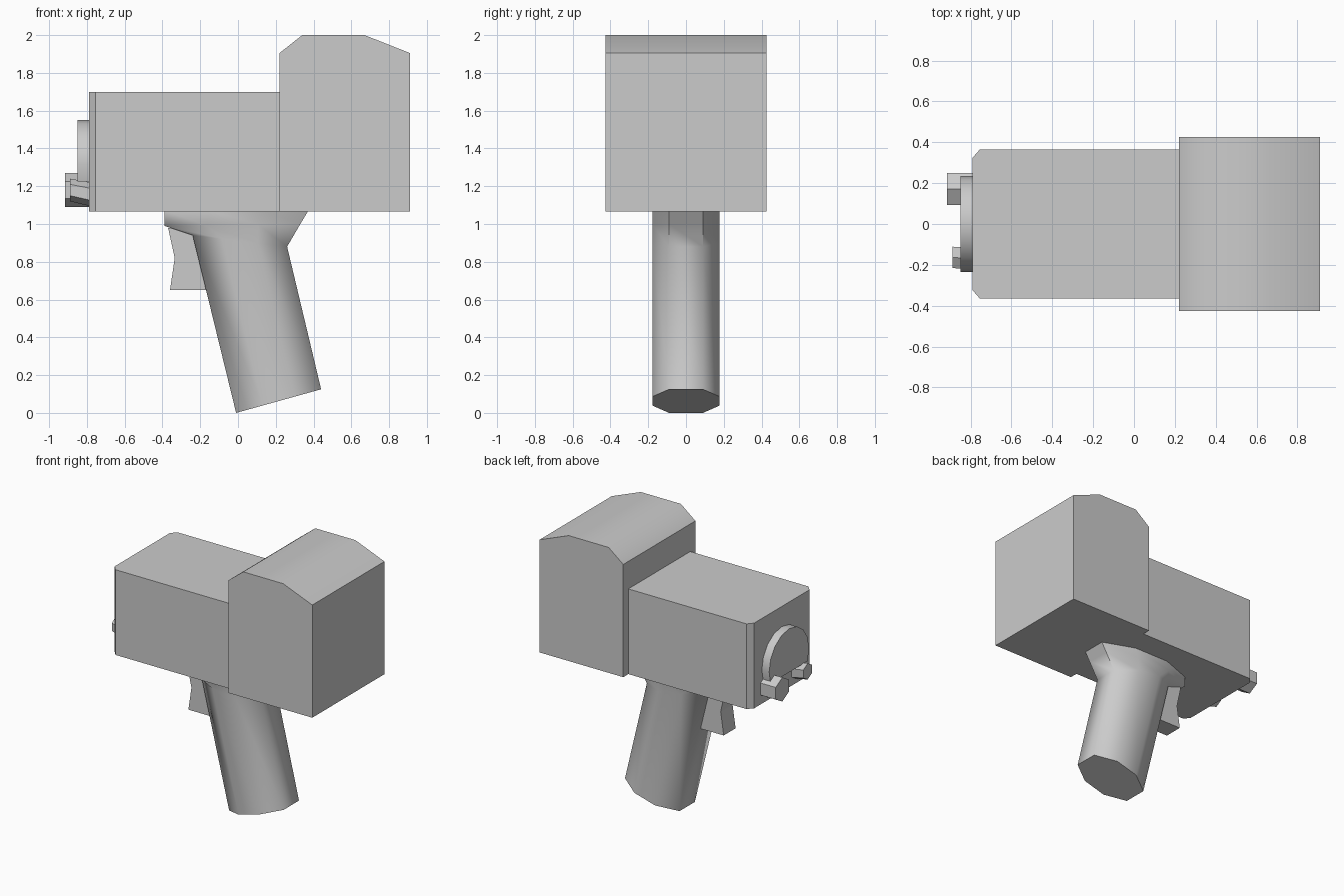
import bpy, bmesh, math
from mathutils import Vector

cube = bpy.data.objects.get("Cube")
if cube:
    bpy.data.objects.remove(cube, do_unlink=True)

grey = bpy.data.materials.new("plain grey")
grey.use_nodes = True
grey.diffuse_color = (0.6, 0.6, 0.6, 1)
grey.node_tree.nodes["Principled BSDF"].inputs["Base Color"].default_value = (0.6, 0.6, 0.6, 1)


def loft(name, rings, smooth=None):
    """Skin a list of equal-length point rings and cap both ends."""
    bm = bmesh.new()
    loops = [[bm.verts.new(p) for p in ring] for ring in rings]
    for a, b in zip(loops, loops[1:]):
        for i in range(len(a)):
            j = (i + 1) % len(a)
            bm.faces.new((a[i], a[j], b[j], b[i]))
    bm.faces.new(loops[0])
    bm.faces.new(loops[-1])
    bmesh.ops.recalc_face_normals(bm, faces=bm.faces)
    mesh = bpy.data.meshes.new(name)
    bm.to_mesh(mesh)
    bm.free()
    mesh.materials.append(grey)
    obj = bpy.data.objects.new(name, mesh)
    bpy.context.collection.objects.link(obj)
    if smooth:
        bpy.ops.object.select_all(action='DESELECT')
        obj.select_set(True)
        bpy.context.view_layer.objects.active = obj
        bpy.ops.object.shade_smooth_by_angle(angle=math.radians(smooth))
    return obj


def side_prism(name, profile, half_width, smooth=None):
    """Extrude an x-z profile across y."""
    return loft(name, [[(x, y, z) for x, z in profile] for y in (-half_width, half_width)], smooth)


def hex_ring(x, y, z, radius):
    return [(x, y + radius * math.sin(i * math.pi / 3), z + radius * math.cos(i * math.pi / 3))
            for i in range(6)]


BASE = 1.065

# Main body with two chamfered upright corners at the rear end
plan = [(0.23, -0.365), (0.23, 0.365), (-0.755, 0.365), (-0.79, 0.325),
        (-0.79, -0.325), (-0.755, -0.365)]
loft("main_body", [[(x, y, z) for x, y in plan] for z in (BASE, 1.7)], 30)

# Tall head block with a sloped roof
side_prism("head_block", [(0.22, BASE), (0.91, BASE), (0.91, 1.905), (0.67, 2.0),
                          (0.34, 2.0), (0.22, 1.905)], 0.425, 45)

# Grip: stretched octagon sections running between a left and a right edge
section = [(0, 0.09), (0.31, 0.178), (0.69, 0.178), (1, 0.09)]
section += [(t, -y) for t, y in reversed(section)]
edges = [((-0.01, 0.0), (0.44, 0.125)), ((-0.24, 0.94), (0.26, 0.88)),
         ((-0.39, 0.99), (0.33, 1.0)), ((-0.39, 1.07), (0.372, 1.07))]
rings = []
for (x0, z0), (x1, z1) in edges:
    rings.append([(x0 + t * (x1 - x0), y, z0 + t * (z1 - z0)) for t, y in section])
loft("grip", rings, 62)

# Trigger
side_prism("trigger", [(-0.36, 0.65), (-0.15, 0.65), (-0.2, 0.98), (-0.37, 0.98), (-0.335, 0.82)], 0.07)

# Round rear plate with a flat lower edge
arc = [math.radians(-22.5 + 22.5 * i) for i in range(11)]
loft("rear_plate", [[(x, 0.235 * math.cos(a), 1.315 + 0.235 * math.sin(a)) for a in arc]
                    for x in (-0.85, -0.78)], 30)

# Hexagonal rear knobs, the small one slightly tilted
loft("large_knob", [hex_ring(-0.915, 0.172, 1.18, 0.09), hex_ring(-0.78, 0.172, 1.18, 0.09)])
loft("small_knob", [hex_ring(-0.89, -0.163, 1.18, 0.06), hex_ring(-0.78, -0.172, 1.157, 0.063)])
